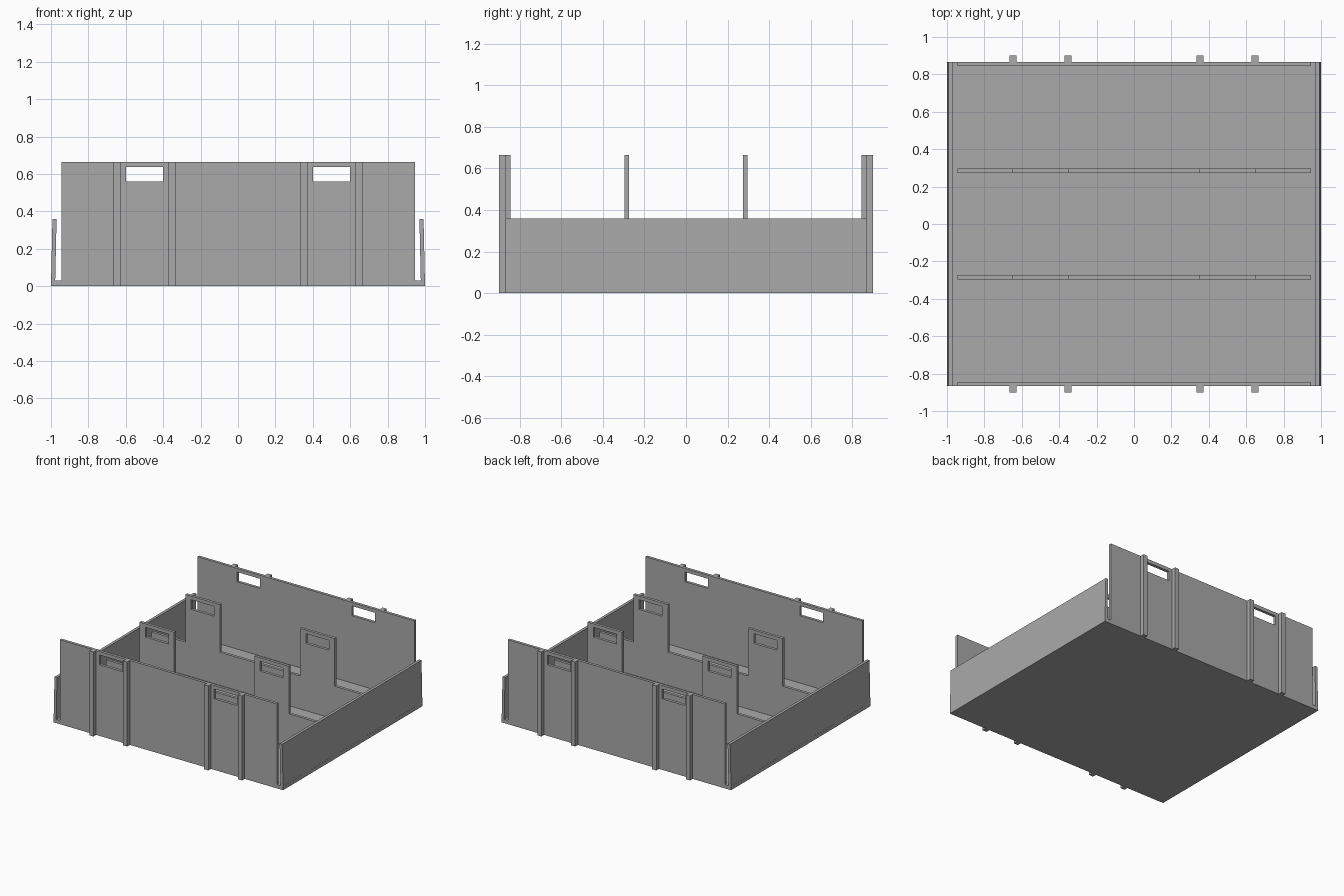
import bpy
import bmesh

cube = bpy.data.objects.get("Cube")
if cube:
    bpy.data.objects.remove(cube, do_unlink=True)

GREY = (0.4, 0.4, 0.4, 1.0)
grey = bpy.data.materials.new("plain_grey")
grey.use_nodes = True
grey.diffuse_color = GREY
grey.node_tree.nodes["Principled BSDF"].inputs["Base Color"].default_value = GREY

DEPTH = 0.867     # half depth of the tray
FLOOR = 0.03      # floor thickness
TALL = 0.665      # height of panels and tabs
SHEET = 0.022     # panel thickness
REACH = 0.945     # half width of panels
HANDLES = (-0.5, 0.5)


def finish(name, bm):
    bmesh.ops.recalc_face_normals(bm, faces=bm.faces)
    mesh = bpy.data.meshes.new(name)
    bm.to_mesh(mesh)
    bm.free()
    mesh.materials.append(grey)
    obj = bpy.data.objects.new(name, mesh)
    bpy.context.collection.objects.link(obj)
    return obj


def prism(name, outline, axis, start, end):
    """Extrude an outline of (horizontal, z) points along x or y."""
    bm = bmesh.new()
    place = (lambda h, z: (start, h, z)) if axis == "x" else (lambda h, z: (h, start, z))
    face = bm.faces.new([bm.verts.new(place(h, z)) for h, z in outline])
    grown = bmesh.ops.extrude_face_region(bm, geom=[face])["geom"]
    shift = (end - start, 0, 0) if axis == "x" else (0, end - start, 0)
    bmesh.ops.translate(bm, vec=shift, verts=[v for v in grown if isinstance(v, bmesh.types.BMVert)])
    return finish(name, bm)


def box(name, x0, x1, y0, y1, z0, z1):
    return prism(name, [(x0, z0), (x1, z0), (x1, z1), (x0, z1)], "y", y0, y1)


# Slot cutters run through every panel and tab
cutters = []
for x in HANDLES:
    cutter = box("slot_cutter", x - 0.1, x + 0.1, -1.2, 1.2, 0.56, 0.637)
    cutter.hide_render = True
    cutter.hide_viewport = True
    cutter.display_type = "WIRE"
    cutters.append(cutter)


def cut_slots(obj):
    for cutter in cutters:
        mod = obj.modifiers.new("handle_slot", "BOOLEAN")
        mod.operation = "DIFFERENCE"
        mod.solver = "EXACT"
        mod.object = cutter


# Floor
box("floor", -1, 1, -DEPTH, DEPTH, 0, FLOOR)

# Side walls, leaning slightly inward
for name, s in (("left_wall", 1), ("right_wall", -1)):
    prism(name, [(s, 0), (s * 0.992, 0.36), (s * 0.97, 0.36), (s * 0.978, 0)], "y", -DEPTH, DEPTH)

# Tall end panels with handle slots and outer ribs
for name, s in (("front", -1), ("back", 1)):
    cut_slots(box(name + "_panel", -REACH, REACH, s * (DEPTH - SHEET), s * DEPTH, 0, TALL))
    for x in HANDLES:
        for side in (-1, 1):
            rib = x + side * 0.147
            box(name + "_rib", rib - 0.018, rib + 0.018, s * DEPTH, s * 0.9, 0, TALL)

# Low dividers with two raised handle tabs each
LOW = 0.29
outline = [(-REACH, FLOOR / 2), (REACH, FLOOR / 2), (REACH, LOW)]
for x in reversed(HANDLES):
    outline += [(x + 0.15, LOW), (x + 0.15, TALL), (x - 0.15, TALL), (x - 0.15, LOW)]
outline.append((-REACH, LOW))
for name, y in (("front_divider", -0.285), ("back_divider", 0.285)):
    cut_slots(prism(name, outline, "y", y - SHEET / 2, y + SHEET / 2))

bpy.context.view_layer.update()
